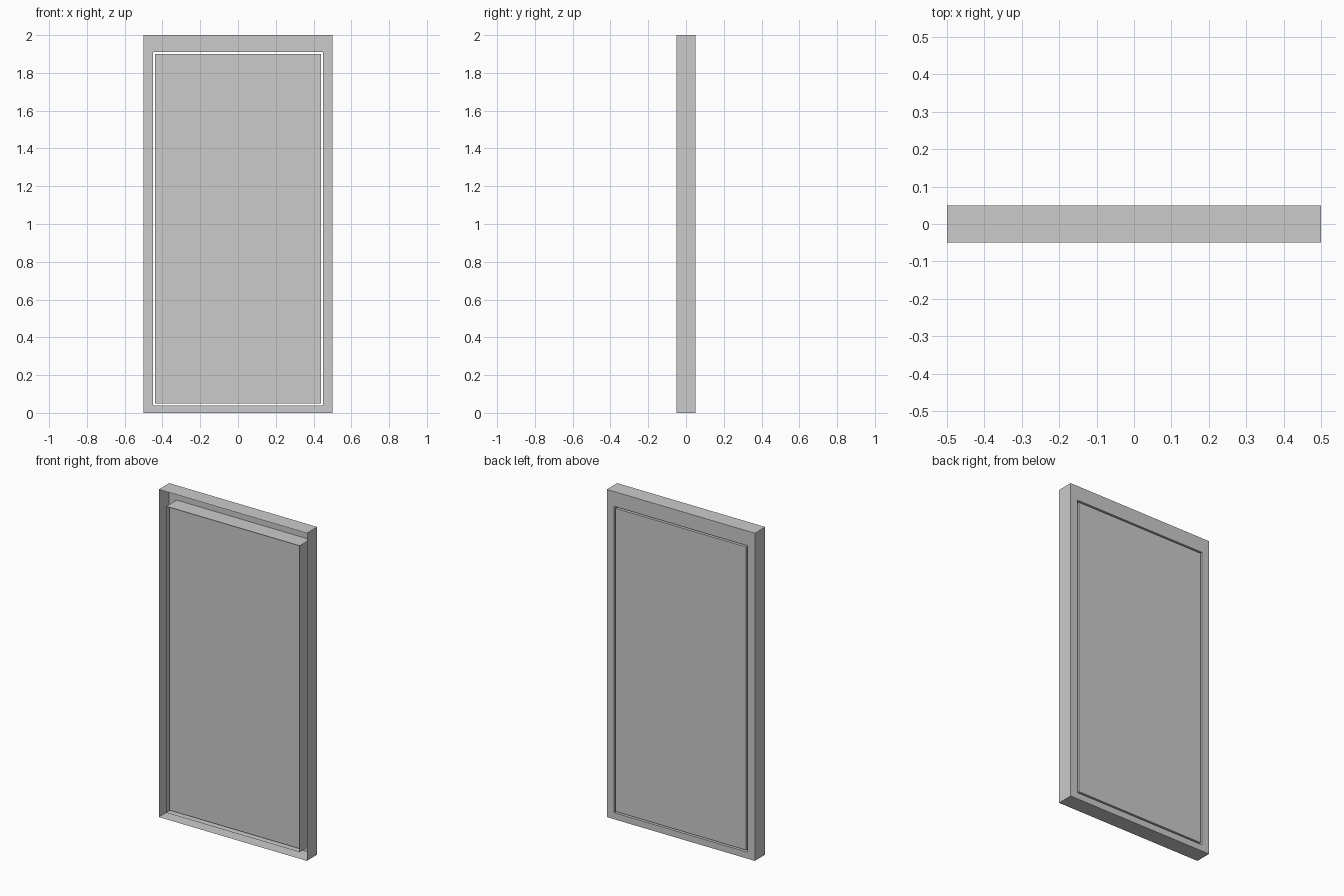
import bpy, bmesh

if "Cube" in bpy.data.objects:
    bpy.data.objects.remove(bpy.data.objects["Cube"])

FRONT, BACK = -0.05, 0.05


def make_object(name, bm):
    bmesh.ops.recalc_face_normals(bm, faces=bm.faces)
    mesh = bpy.data.meshes.new(name)
    bm.to_mesh(mesh)
    bm.free()
    obj = bpy.data.objects.new(name, mesh)
    bpy.context.collection.objects.link(obj)
    return obj


def rectangle(bm, half_width, bottom, top, y):
    corners = ((-half_width, bottom), (half_width, bottom),
               (half_width, top), (-half_width, top))
    return [bm.verts.new((x, y, z)) for x, z in corners]


def bridge(bm, a, b):
    for i in range(4):
        j = (i + 1) % 4
        bm.faces.new((a[i], a[j], b[j], b[i]))


# Door frame: outer walls, back ring and opening walls; the front is open
bm = bmesh.new()
loops = [rectangle(bm, 0.50, 0.00, 2.00, FRONT),
         rectangle(bm, 0.50, 0.00, 2.00, BACK),
         rectangle(bm, 0.45, 0.04, 1.91, BACK),
         rectangle(bm, 0.45, 0.04, 1.91, FRONT)]
for a, b in zip(loops, loops[1:]):
    bridge(bm, a, b)
make_object("door_frame", bm)

# Door leaf: flush with the back, slightly recessed at the front
bm = bmesh.new()
near = rectangle(bm, 0.44, 0.05, 1.90, -0.03)
far = rectangle(bm, 0.44, 0.05, 1.90, BACK)
bridge(bm, near, far)
bm.faces.new(near)
bm.faces.new(far)
make_object("door_leaf", bm)
